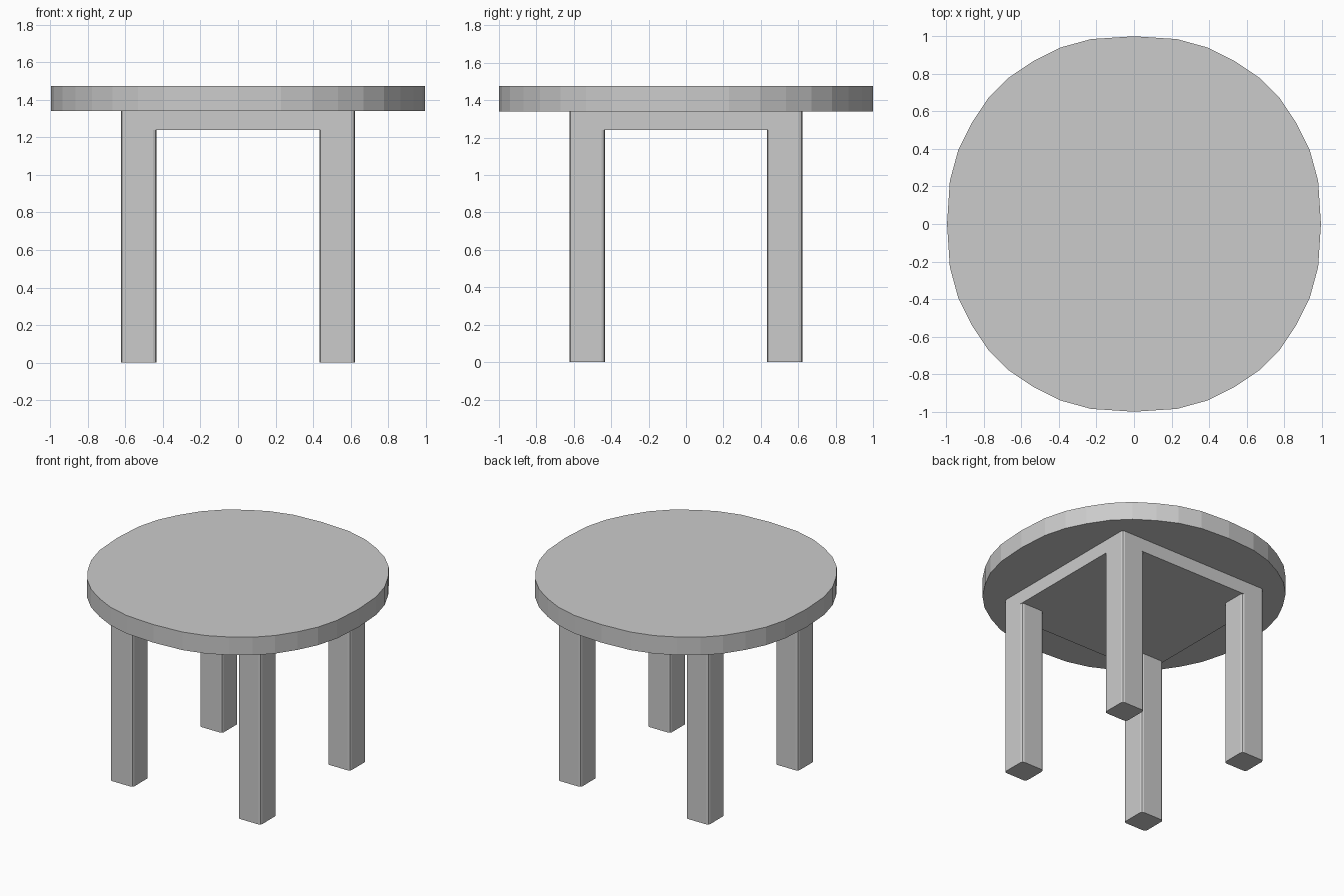
import bpy, bmesh

if "Cube" in bpy.data.objects:
    bpy.data.objects.remove(bpy.data.objects["Cube"])


def prism(name, outline, z0, z1):
    """Extrude a closed xy outline from z0 to z1."""
    bm = bmesh.new()
    face = bm.faces.new([bm.verts.new((x, y, z0)) for x, y in outline])
    ext = bmesh.ops.extrude_face_region(bm, geom=[face], use_keep_orig=True)
    for v in ext["geom"]:
        if isinstance(v, bmesh.types.BMVert):
            v.co.z = z1
    bmesh.ops.recalc_face_normals(bm, faces=bm.faces)
    me = bpy.data.meshes.new(name)
    bm.to_mesh(me)
    bm.free()
    ob = bpy.data.objects.new(name, me)
    bpy.context.collection.objects.link(ob)
    return ob


def rounded_square(cx, cy, half, r=0.02):
    """Square outline with small two-segment rounded corners."""
    k = r * 0.293
    corner = [(half, half - r), (half - k, half - k), (half - r, half)]
    pts = []
    for _ in range(4):
        pts += [(cx + x, cy + y) for x, y in corner]
        corner = [(-y, x) for x, y in corner]
    return pts


# Tabletop: slightly squarish disc, one quadrant turned four times
quadrant = [(1, 0), (0.985, 0.23), (0.94, 0.395), (0.87, 0.535), (0.78, 0.67),
            (0.67, 0.78), (0.535, 0.87), (0.395, 0.94), (0.23, 0.985)]
rim = []
for _ in range(4):
    rim += quadrant
    quadrant = [(-y, x) for x, y in quadrant]
prism("tabletop", [(x * 0.996, y) for x, y in rim], 1.34, 1.475)

# Solid slab under the top, flush with the outer leg faces
prism("apron_slab", rounded_square(0, 0, 0.623), 1.24, 1.34)

# Four square legs
for name, sx, sy in (("front_left_leg", -1, -1), ("front_right_leg", 1, -1),
                     ("back_left_leg", -1, 1), ("back_right_leg", 1, 1)):
    prism(name, rounded_square(sx * 0.528, sy * 0.528, 0.095), 0, 1.24)
